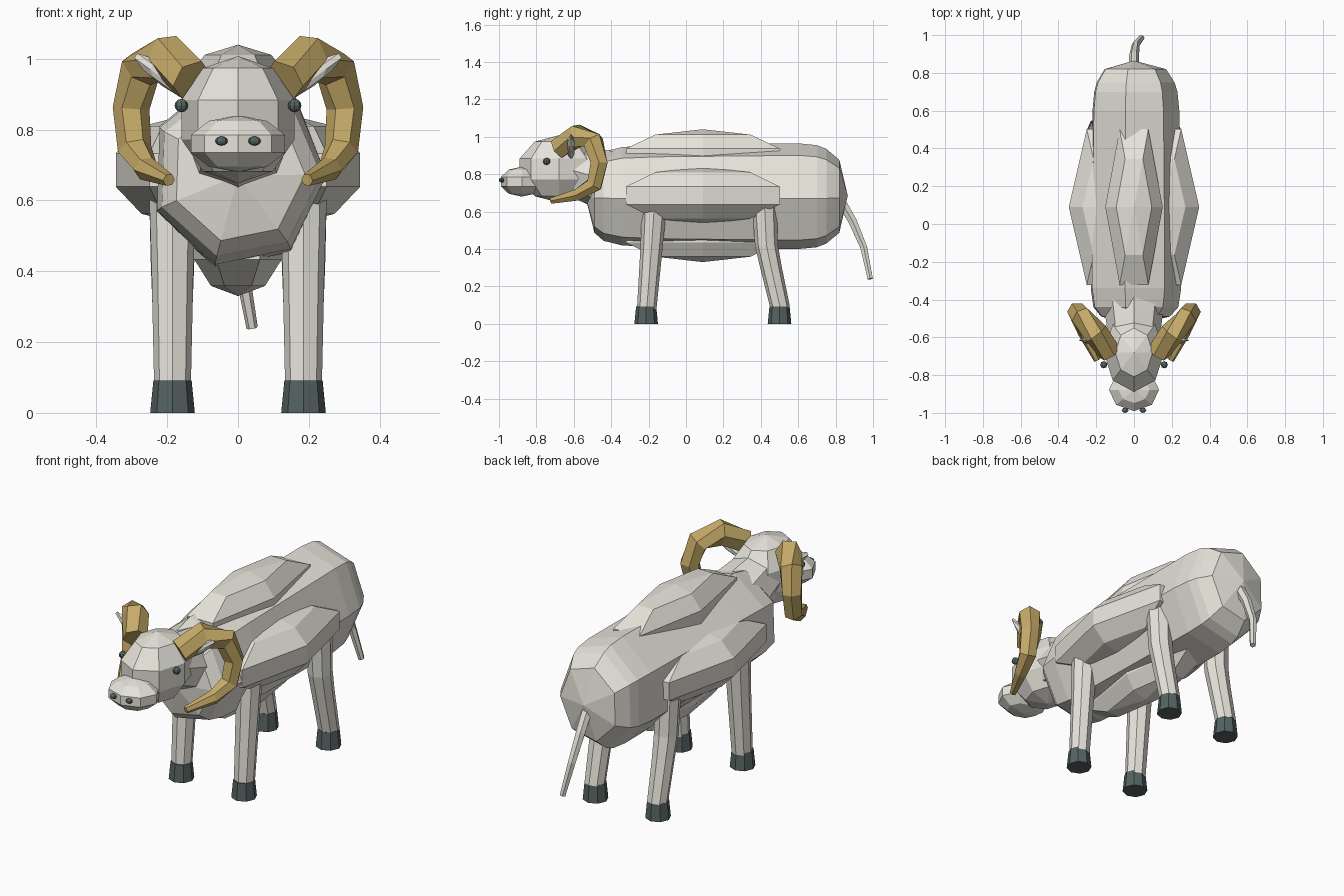
import bpy, bmesh, math
from mathutils import Vector, Matrix

if "Cube" in bpy.data.objects:
    bpy.data.objects.remove(bpy.data.objects["Cube"])


def material(name, rgb):
    m = bpy.data.materials.new(name)
    m.diffuse_color = (*rgb, 1)
    m.use_nodes = True
    m.node_tree.nodes["Principled BSDF"].inputs["Base Color"].default_value = m.diffuse_color
    return m


WOOL = material("wool", (0.79, 0.77, 0.70))
HORN = material("horn", (0.57, 0.41, 0.14))
DARK = material("dark", (0.09, 0.125, 0.12))


def finish(bm, name, mat):
    bmesh.ops.recalc_face_normals(bm, faces=bm.faces[:])
    me = bpy.data.meshes.new(name)
    bm.to_mesh(me)
    bm.free()
    me.materials.append(mat)
    ob = bpy.data.objects.new(name, me)
    bpy.context.collection.objects.link(ob)
    return ob


def ball(name, centre, radii, segs, rings, mat, tilt=0.0):
    """Faceted ellipsoid with its poles on z, tilted about y."""
    bm = bmesh.new()
    bmesh.ops.create_uvsphere(bm, u_segments=segs, v_segments=rings, radius=1)
    bm.transform(Matrix.Translation(centre) @ Matrix.Rotation(tilt, 4, 'Y')
                 @ Matrix.Diagonal((*radii, 1)) @ Matrix.Rotation(math.pi / 2, 4, 'Z'))
    return finish(bm, name, mat)


def tube(name, path, radii, sides, mat, phase=0.0, tips=(None, None)):
    """Loft n-sided rings along a path; optional tip points close the ends as fans."""
    bm = bmesh.new()
    pts = [Vector(p) for p in path]
    rings = []
    for i, p in enumerate(pts):
        t = (pts[min(i + 1, len(pts) - 1)] - pts[max(i - 1, 0)]).normalized()
        side = (Vector((1, 0, 0)) - t * t.x).normalized()
        up = side.cross(t)
        ra, rb = radii[i] if isinstance(radii[i], tuple) else (radii[i], radii[i])
        angles = [phase + math.tau * k / sides for k in range(sides)]
        rings.append([bm.verts.new(p + side * ra * math.cos(a) + up * rb * math.sin(a))
                      for a in angles])
    for a, b in zip(rings, rings[1:]):
        for k in range(sides):
            j = (k + 1) % sides
            bm.faces.new((a[k], a[j], b[j], b[k]))
    for ring, tip in zip((rings[0], rings[-1]), tips):
        if tip is None:
            bm.faces.new(ring)
        else:
            v = bm.verts.new(tip)
            for k in range(sides):
                bm.faces.new((ring[k], ring[(k + 1) % sides], v))
    return finish(bm, name, mat)


# Seven-sided body: (y, centre z, half width, half height)
body = [(-0.49, 0.67, 0.19, 0.20), (-0.44, 0.67, 0.235, 0.245), (-0.34, 0.675, 0.25, 0.27),
        (-0.15, 0.68, 0.25, 0.28), (0.60, 0.685, 0.24, 0.29), (0.70, 0.685, 0.23, 0.28),
        (0.75, 0.685, 0.215, 0.26), (0.82, 0.685, 0.17, 0.20)]
tube("body", [(0, y, 0.68) for y, z, a, b in body], [(a, b) for y, z, a, b in body], 7, WOOL,
     math.radians(-2), ((0, -0.535, 0.67), (0, 0.865, 0.685)))
# ring phase is measured downwards or upwards depending on path direction, so keep it small

# Fleece panels on top, belly and both sides
ball("back_fleece", (0, 0.09, 0.89), (0.16, 0.5, 0.15), 6, 5, WOOL)
ball("belly_fleece", (0, 0.09, 0.48), (0.13, 0.5, 0.15), 6, 5, WOOL)

# Neck, head and muzzle
tube("neck", [(0, -0.38, 0.75), (0, -0.50, 0.79), (0, -0.64, 0.83)],
     [0.17, 0.15, 0.13], 8, WOOL)
ball("head", (0, -0.68, 0.828), (0.168, 0.22, 0.18), 8, 5, WOOL)
ball("muzzle", (0, -0.878, 0.76), (0.14, 0.118, 0.08), 8, 5, WOOL)

# Tail
tube("tail", [(0, 0.82, 0.67), (0, 0.89, 0.55), (0.01, 0.95, 0.41), (0.04, 0.985, 0.24)],
     [0.028, 0.026, 0.021, 0.016], 6, WOOL)

# Horn path (right side) with thickness
horn = [(0.13, -0.68, 0.94), (0.20, -0.58, 1.005), (0.275, -0.495, 0.97), (0.302, -0.465, 0.86),
        (0.292, -0.49, 0.745), (0.26, -0.58, 0.69), (0.195, -0.72, 0.658)]
horn_r = [0.062, 0.066, 0.06, 0.052, 0.048, 0.035, 0.018]

for s, side in ((1, "right"), (-1, "left")):
    ball(f"{side}_fleece", (0.155 * s, 0.09, 0.686), (0.2, 0.5, 0.153), 6, 5, WOOL)
    tube(f"{side}_horn", [(x * s, y, z) for x, y, z in horn], horn_r, 6, HORN)
    ball(f"{side}_ear", (0.2 * s, -0.615, 0.945), (0.115, 0.022, 0.026), 6, 5, WOOL,
         -s * math.radians(36))
    ball(f"{side}_eye", (0.16 * s, -0.745, 0.868), (0.019, 0.019, 0.019), 8, 6, DARK)
    ball(f"{side}_nostril", (0.047 * s, -0.986, 0.768), (0.018, 0.014, 0.013), 8, 6, DARK)

    # Legs and hooves
    x = 0.185 * s
    legs = {"front": ([(x, -0.17, 0.62), (x, -0.185, 0.40), (x, -0.21, 0.08)], -0.213),
            "hind": ([(x, 0.42, 0.62), (x, 0.43, 0.42), (x, 0.455, 0.30), (x, 0.505, 0.08)], 0.5)}
    for which, (path, hy) in legs.items():
        rr = [0.066 - 0.014 * i / (len(path) - 1) for i in range(len(path))]
        tube(f"{which}_{side}_leg", path, rr, 8, WOOL)
        tube(f"{which}_{side}_hoof", [(x, hy, 0.0), (x, hy, 0.092)], [0.063, 0.054], 8, DARK)
